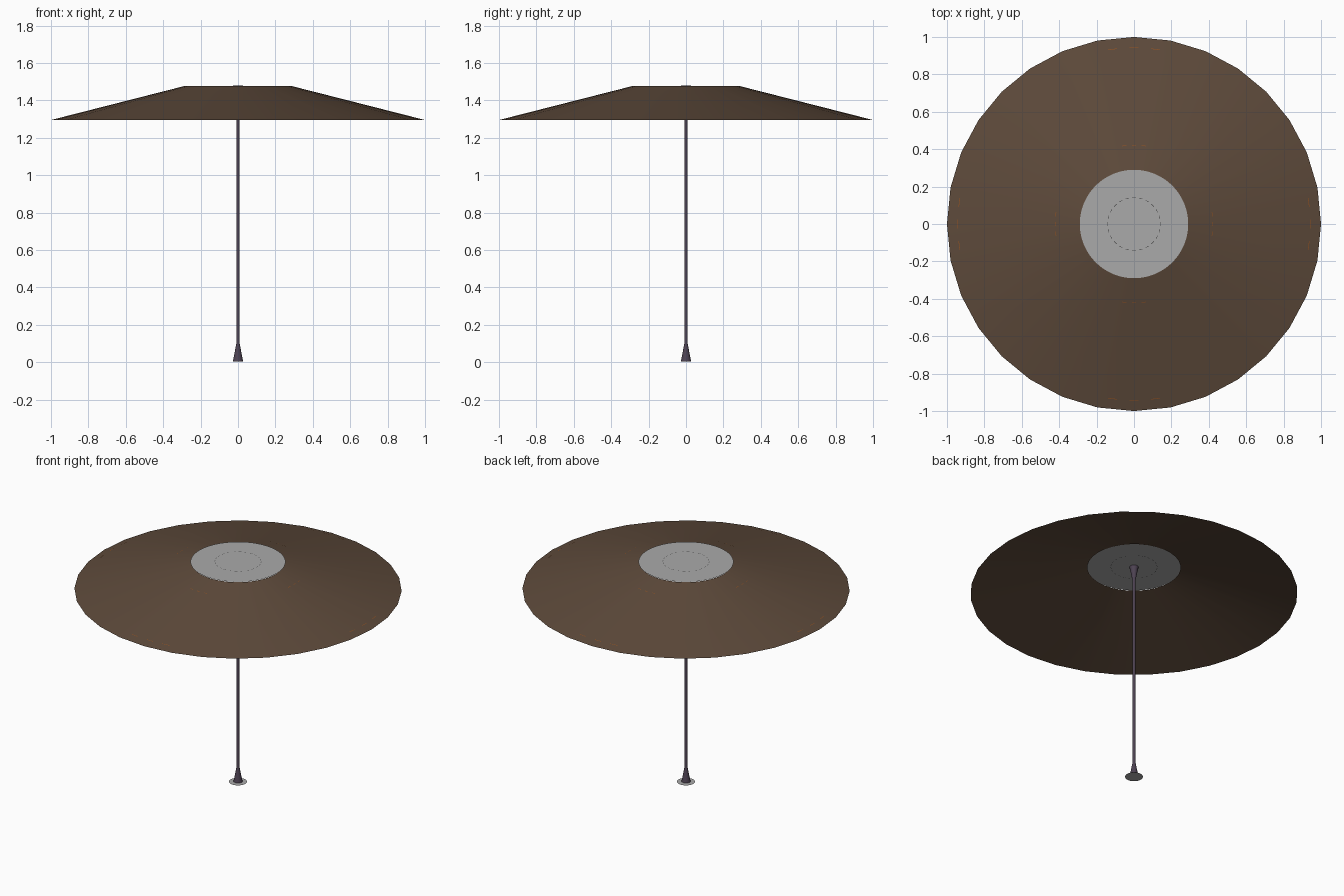
import bpy, bmesh
from math import sin, cos, tau, radians

if "Cube" in bpy.data.objects:
    bpy.data.objects.remove(bpy.data.objects["Cube"])


def material(name, rgb):
    mat = bpy.data.materials.new(name)
    mat.use_nodes = True
    mat.diffuse_color = (*rgb, 1)
    mat.node_tree.nodes["Principled BSDF"].inputs["Base Color"].default_value = (*rgb, 1)
    return mat


brown = material("brown canvas", (0.11, 0.068, 0.043))
grey = material("pale grey", (0.4, 0.4, 0.4))
plum = material("dark plum", (0.075, 0.055, 0.085))
orange = material("burnt orange", (0.3, 0.085, 0.015))
charcoal = material("charcoal", (0.08, 0.08, 0.08))


def finish(bm, name, mat, smooth=True):
    mesh = bpy.data.meshes.new(name)
    bm.to_mesh(mesh)
    bm.free()
    mesh.materials.append(mat)
    obj = bpy.data.objects.new(name, mesh)
    bpy.context.collection.objects.link(obj)
    if smooth:
        bpy.ops.object.select_all(action="DESELECT")
        obj.select_set(True)
        bpy.context.view_layer.objects.active = obj
        bpy.ops.object.shade_smooth_by_angle(angle=radians(40))
    return obj


def lathe(name, profile, sides, mat):
    """Revolve (radius, height) points, listed from bottom to top."""
    bm = bmesh.new()
    rings = [[bm.verts.new((r * cos(tau * i / sides), r * sin(tau * i / sides), z))
              for i in range(sides)] for r, z in profile]
    for low, high in zip(rings, rings[1:]):
        for i in range(sides):
            j = (i + 1) % sides
            bm.faces.new((low[i], low[j], high[j], high[i]))
    return finish(bm, name, mat)


def disc(name, radius, z, sides, mat):
    bm = bmesh.new()
    bmesh.ops.create_circle(bm, cap_ends=True, radius=radius, segments=sides)
    bmesh.ops.translate(bm, verts=bm.verts, vec=(0, 0, z))
    for face in bm.faces:
        if face.normal.z < 0:
            face.normal_flip()
    return finish(bm, name, mat, smooth=False)


EDGE_Z, TOP_Z, TOP_R = 1.295, 1.477, 0.285


def canopy_z(r):
    return EDGE_Z + (1 - r) / (1 - TOP_R) * (TOP_Z - EDGE_Z)


def dashes(name, radius, centres, half_angle, width, height, mat):
    """Thin flat stitches following a circle."""
    bm = bmesh.new()
    for c in centres:
        corners = [(radius, c - half_angle), (radius + width, c - half_angle),
                   (radius + width, c + half_angle), (radius, c + half_angle)]
        bm.faces.new([bm.verts.new((r * cos(radians(a)), r * sin(radians(a)), height(r)))
                      for r, a in corners])
    return finish(bm, name, mat, smooth=False)


# Open canopy and its flat cap
lathe("canopy", [(1, EDGE_Z), (TOP_R, TOP_Z)], 32, brown)
disc("canopy_cap", 0.29, 1.482, 64, grey)

# Pole flaring at both ends, with a foot plate
half = [(0.028, 0.003), (0.022, 0.03), (0.012, 0.085), (0.009, 0.1)]
lathe("pole", half + [(r, 1.482 - z) for r, z in reversed(half)], 16, plum)
disc("foot_plate", 0.055, 0.0, 32, grey)

# Stitches on the canopy around the four main directions
for label, radius in (("inner", 0.42), ("outer", 0.94)):
    centres = [q * 90 + d for q in range(4) for d in (-7, 0, 7)]
    dashes(label + "_stitches", radius, centres, 1.5, 0.003,
           lambda r: canopy_z(r) + 0.002, orange)

# Dotted ring on both sides of the cap
for label, z in (("upper", 1.484), ("lower", 1.480)):
    dashes(label + "_cap_ring", 0.14, range(0, 360, 15), 4, 0.003,
           lambda r: z, charcoal)
